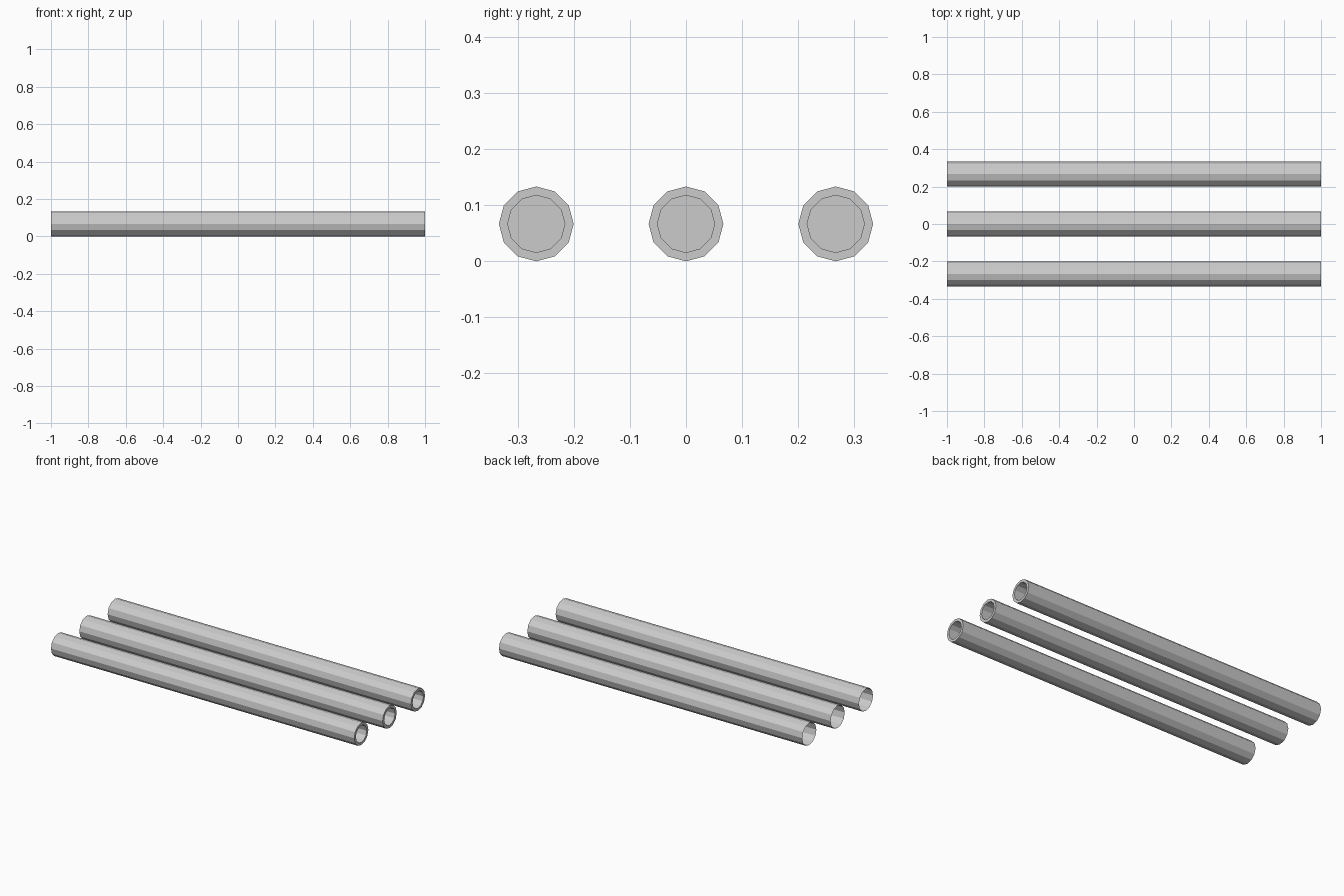
import bpy
import bmesh
from math import cos, sin, pi

if "Cube" in bpy.data.objects:
    bpy.data.objects.remove(bpy.data.objects["Cube"])

SIDES = 12
OUTER, INNER = 0.0667, 0.051
BORE_DEPTH = 0.2


def ring(bm, x, r):
    return [bm.verts.new((x, r * cos(2 * pi * i / SIDES), r * sin(2 * pi * i / SIDES)))
            for i in range(SIDES)]


def bridge(bm, a, b):
    for i in range(SIDES):
        j = (i + 1) % SIDES
        bm.faces.new((a[i], a[j], b[j], b[i]))


def make_pipe(name, y):
    bm = bmesh.new()
    # outer wall (open at the left end), rim and recessed bore at the right end
    rings = [ring(bm, -1, OUTER), ring(bm, 1, OUTER),
             ring(bm, 1, INNER), ring(bm, 1 - BORE_DEPTH, INNER)]
    for a, b in zip(rings, rings[1:]):
        bridge(bm, a, b)
    # floor of the bore
    bm.faces.new(rings[-1])
    mesh = bpy.data.meshes.new(name)
    bm.to_mesh(mesh)
    bm.free()
    obj = bpy.data.objects.new(name, mesh)
    obj.location = (0, y, OUTER)
    bpy.context.collection.objects.link(obj)


# three parallel pipes
for label, y in (("front", -0.267), ("middle", 0), ("back", 0.267)):
    make_pipe(label + "_pipe", y)
